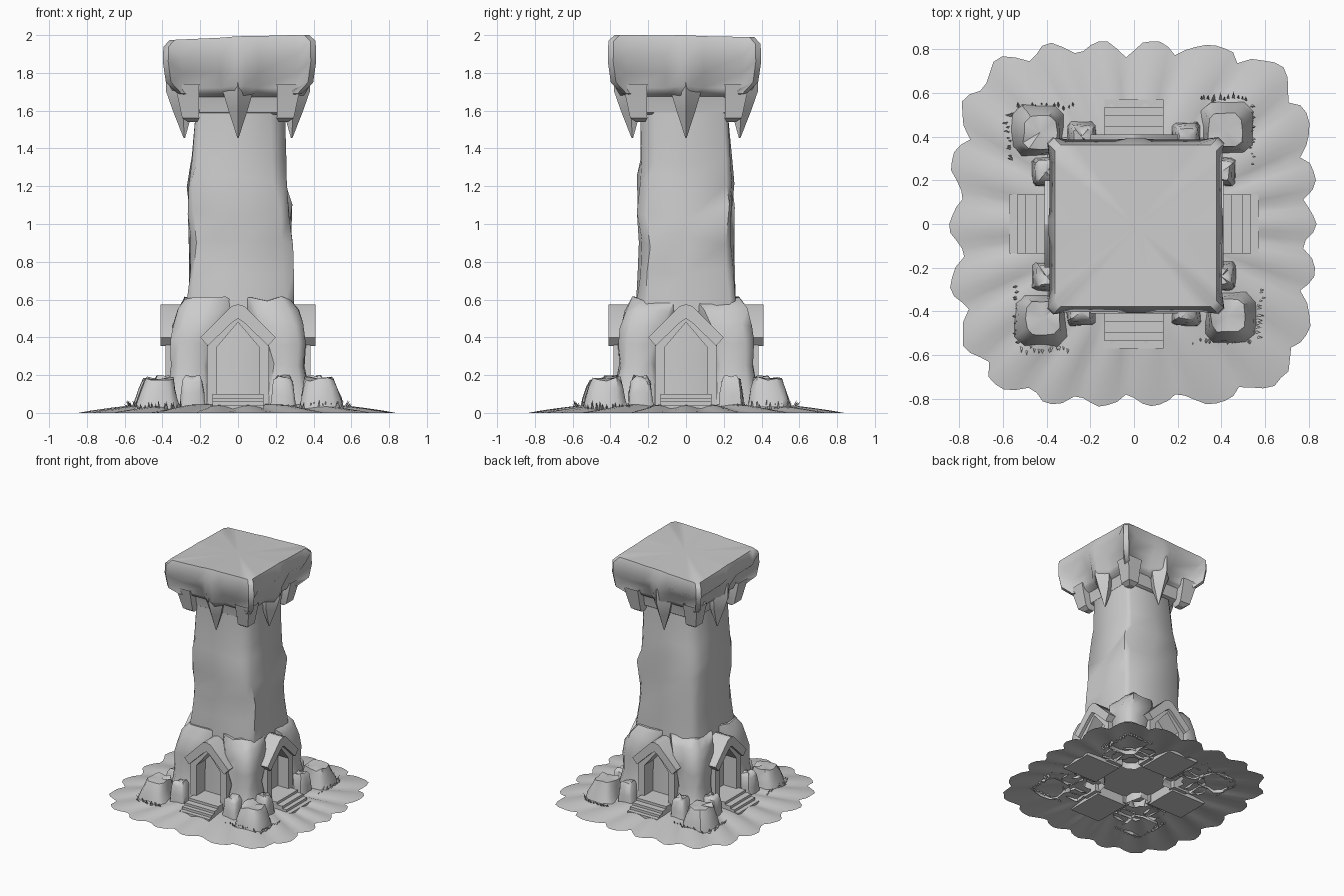
import bpy, bmesh, math, random
from mathutils import Vector, Matrix

if "Cube" in bpy.data.objects:
    bpy.data.objects.remove(bpy.data.objects["Cube"])

random.seed(7)
stone = bpy.data.materials.new("grey_stone")
stone.diffuse_color = (0.6, 0.6, 0.6, 1)
stone.use_nodes = True
stone.node_tree.nodes["Principled BSDF"].inputs["Base Color"].default_value = stone.diffuse_color


def make(name, verts, faces, angle=40):
    me = bpy.data.meshes.new(name)
    me.from_pydata([tuple(v) for v in verts], [], faces)
    bm = bmesh.new()
    bm.from_mesh(me)
    bmesh.ops.recalc_face_normals(bm, faces=bm.faces)
    if name == "ground" and sum(f.normal.z for f in bm.faces) < 0:
        bmesh.ops.reverse_faces(bm, faces=bm.faces)
    bm.to_mesh(me)
    bm.free()
    me.materials.append(stone)
    me.shade_smooth()
    me.set_sharp_from_angle(angle=math.radians(angle))
    ob = bpy.data.objects.new(name, me)
    bpy.context.collection.objects.link(ob)
    return ob


def loft(name, rings, cap_top=True, cap_bottom=False, angle=40):
    n = len(rings[0])
    verts = [p for r in rings for p in r]
    faces = [(k * n + i, k * n + (i + 1) % n, (k + 1) * n + (i + 1) % n, (k + 1) * n + i)
             for k in range(len(rings) - 1) for i in range(n)]
    if cap_bottom:
        faces.append(tuple(reversed(range(n))))
    if cap_top:  # fan to a centre point
        top = rings[-1]
        verts.append(sum((Vector(p) for p in top), Vector()) / n)
        b = (len(rings) - 1) * n
        faces += [(b + i, b + (i + 1) % n, len(verts) - 1) for i in range(n)]
    return make(name, verts, faces, angle)


def turn(k, u, d, z):
    """Point on side k: u along the side, d outward, z up (side 0 = front)."""
    return Matrix.Rotation(k * math.pi / 2, 3, 'Z') @ Vector((u, -d, z))


def square_ring(cx, cy, hx, hy, z, cut=0.65, jit=0.0, cut2=None):
    """Square with trimmed corners; cut2 sets the front-right and back-left corners."""
    pts = []
    for k in range(4):
        for s in (-1, 0, 1):
            c = cut2 if cut2 and (k + (s > 0)) % 2 else cut
            p = turn(k, s * c, 1, 0)
            pts.append(Vector((cx + p.x * hx + random.uniform(-jit, jit),
                               cy + p.y * hy + random.uniform(-jit, jit),
                               z + random.uniform(-jit, jit) * 3)))
    return pts


# Ground: folded sheet with a scalloped edge, open under the tower
LOBES = 22
N = LOBES * 6
edge, lobe = [], []
for i in range(N):
    a = 2 * math.pi * i / N
    c, s = math.cos(a), math.sin(a)
    w = abs(math.cos(i * math.pi / 6 + 0.5 * math.sin(3 * a)))
    r = 0.77 / (abs(c) ** 4 + abs(s) ** 4) ** 0.25 + 0.07 * w + random.uniform(-0.01, 0.01)
    edge.append(Vector((c * r, s * r, 0)))
    lobe.append(w)
ground = []
for f, h, amp in ((1, 0, 0), (0.92, 0.009, 0.006), (0.8, 0.02, 0.013), (0.68, 0.032, 0.014),
                  (0.56, 0.042, 0.006), (0.38, 0.048, 0)):
    ground.append([Vector((p.x * f, p.y * f, max(0, h + amp * (w - 0.5))))
                   for p, w in zip(edge, lobe)])
loft("ground", ground, cap_top=False, angle=60)

# Shaft: rough square column, narrower above, two corners trimmed more than the others
shaft_rows = [(0.09, 0.01, 0, 0.275, 0.275, 0, 0.85), (0.3, 0.01, 0, 0.275, 0.268, 0, 0.85),
              (0.58, 0.01, 0, 0.28, 0.262, 0.006, 0.82), (0.74, 0.012, 0, 0.272, 0.252, 0.014, 0.82),
              (0.90, 0.015, 0, 0.265, 0.248, 0.016, 0.82), (1.06, 0.01, 0, 0.262, 0.245, 0.016, 0.8),
              (1.23, 0.0, 0, 0.26, 0.25, 0.012, 0.76), (1.34, 0.005, 0, 0.247, 0.24, 0.006, 0.7),
              (1.58, 0.012, -0.01, 0.237, 0.232, 0, 0.68), (1.74, 0.012, -0.01, 0.235, 0.23, 0, 0.68)]
loft("shaft", [square_ring(cx, cy, hx, hy, z, 0.9, j, c2) for z, cx, cy, hx, hy, j, c2 in shaft_rows],
     cap_bottom=True, angle=50)

# Collar under the cap
loft("collar", [square_ring(0.005, 0, h, h, z, 0.85)
                for z, h in ((1.58, 0.23), (1.59, 0.245), (1.66, 0.255), (1.75, 0.28))],
     cap_bottom=True, angle=35)

# Cap: overhanging slab with hollowed cheeks either side of a middle rib
# (height, reach) per ring for the corner, cheek and rib columns
corner = [(1.66, 0.22), (1.69, 0.33), (1.75, 0.39), (1.86, 0.406), (1.95, 0.403), (1.985, 0.37)]
cheek = [(1.66, 0.22), (1.69, 0.295), (1.72, 0.31), (1.80, 0.335), (1.88, 0.395), (1.985, 0.37)]
rib = [(1.66, 0.22), (1.68, 0.34), (1.73, 0.37), (1.80, 0.38), (1.90, 0.40), (1.988, 0.37)]
cap_rings = []
for row in range(6):
    ring = []
    for k in range(4):
        for u, col in ((-0.93, corner), (-0.75, cheek), (-0.25, cheek), (-0.07, rib),
                       (0.07, rib), (0.25, cheek), (0.75, cheek), (0.93, corner)):
            z, d = col[row]
            p = turn(k, u * corner[row][1], d, z)
            p.x += 0.008
            p.y -= 0.008
            if row > 3:  # gently tilted top
                p.z += 0.045 * max(-0.8, min(0.25, p.x - 0.05)) - 0.02 * p.y
            p.z = min(p.z, 2.0)
            ring.append(p)
    cap_rings.append(ring)
loft("cap", cap_rings, cap_bottom=True, angle=55)

for k in range(4):
    # Hanging stone fang in the middle of each side
    fang = []
    for z, w, d0, d1 in ((1.83, 0.04, 0.25, 0.385), (1.70, 0.08, 0.235, 0.38),
                         (1.60, 0.05, 0.24, 0.345), (1.455, 0.003, 0.28, 0.288)):
        dm = (d0 + d1) / 2
        fang.append([turn(k, u, d, z) for u, d in
                     ((-w, dm), (-w * 0.6, d0), (w * 0.6, d0), (w, dm), (0, d1))])
    loft("hanging_fang", fang, angle=30)

    # Tapered bracket below each cap corner
    rows = []
    for z, o, h in ((1.74, 0.02, 0.065), (1.66, 0.012, 0.055), (1.56, 0.0, 0.045), (1.54, -0.01, 0.025)):
        rows.append([turn(k, 0.25 + o + a * h, 0.25 + o + b * h, z)
                     for a, b in ((-1, 1), (-1, -1), (1, -1), (1, 1))])
    loft("corner_bracket", rows, angle=30)

    # Corner buttress: flared foot, narrow waist and a wide shoulder joining the hoods
    rows = []
    for z, c, r in ((0.03, 0.265, 0.135), (0.12, 0.255, 0.12), (0.25, 0.25, 0.10),
                    (0.37, 0.24, 0.115), (0.46, 0.215, 0.13), (0.54, 0.185, 0.135), (0.6, 0.15, 0.13)):
        rows.append([turn(k, p.x, -p.y, p.z) for p in square_ring(c, -c, r, r, z, 0.65, 0.006)])
    loft("base_buttress", rows, angle=50)

    # Doorway frame and pointed hood: outlines swept through the depth
    def frame(name, outer, inner, d_front, d_back):
        m = len(outer)
        verts = [turn(k, u, d, z) for pts, d in ((outer, d_front), (inner, d_front),
                                                 (inner, d_back), (outer, d_back)) for u, z in pts]
        faces = [(a * m + i, a * m + i + 1, (a + 1) % 4 * m + i + 1, (a + 1) % 4 * m + i)
                 for a in range(4) for i in range(m - 1)]
        faces += [(0, m, 2 * m, 3 * m), (4 * m - 1, 3 * m - 1, 2 * m - 1, m - 1)]
        make(name, verts, faces, 30)

    frame("door_frame", [(-0.165, 0.03), (-0.165, 0.38), (0, 0.54), (0.165, 0.38), (0.165, 0.03)],
          [(-0.11, 0.03), (-0.11, 0.35), (0, 0.48), (0.11, 0.35), (0.11, 0.03)], 0.385, 0.25)
    frame("door_hood", [(-0.2, 0.4), (-0.035, 0.565), (0, 0.575), (0.035, 0.565), (0.2, 0.4)],
          [(-0.16, 0.355), (-0.03, 0.48), (0, 0.5), (0.03, 0.48), (0.16, 0.355)], 0.41, 0.25)

    # Steps: one stair profile across the width
    prof = [(0.26, 0.1), (0.45, 0.1), (0.45, 0.08), (0.5, 0.08), (0.5, 0.06),
            (0.535, 0.06), (0.535, 0.04), (0.57, 0.04), (0.57, 0.015), (0.26, 0.015)]
    m = len(prof)
    verts = [turn(k, u, d, z) for u in (-0.135, 0.135) for d, z in prof]
    faces = [(i, (i + 1) % m, m + (i + 1) % m, m + i) for i in range(m)]
    make("steps", verts, faces + [tuple(reversed(range(m))), tuple(range(m, 2 * m))], 20)

    # Low blocks beside the steps
    for s in (-1, 1):
        rows = [[turn(k, p.x, -p.y, p.z) for p in square_ring(s * 0.24, -0.4, w, w, z, 0.75, 0.004)]
                for z, w in ((0.03, 0.066), (0.1, 0.06), (0.17, 0.05), (0.19, 0.035))]
        loft("step_block", rows, angle=50)

    # Boulder beyond each corner
    rows = [[turn(k, p.x, -p.y, p.z) for p in square_ring(c, -c + 0.012, r, r, z, 0.65, 0.005)]
            for z, c, r in ((0.02, 0.44, 0.118), (0.07, 0.44, 0.105), (0.13, 0.435, 0.09), (0.178, 0.43, 0.075))]
    loft("corner_boulder", rows, angle=50)

    # Grass blades leaning out around the boulder
    verts, faces = [], []
    for i in range(24):
        t = i / 23
        u, d = (0.28 + 0.54 * t, 0.525) if t < 0.5 else (0.565, 0.52 - (t - 0.5) * 0.44)
        u += random.uniform(-0.01, 0.01)
        d += random.uniform(-0.01, 0.01)
        h = random.uniform(0.02, 0.045)
        lean = (0.0, 0.025) if t < 0.5 else (0.025, 0.0)
        b = len(verts)
        verts += [turn(k, u + 0.01 * math.cos(a), d + 0.01 * math.sin(a), 0.015) for a in (0.3, 2.4, 4.5)]
        verts.append(turn(k, u + lean[0] + random.uniform(-0.01, 0.01), d + lean[1], 0.025 + h))
        faces += [(b, b + 1, b + 3), (b + 1, b + 2, b + 3), (b + 2, b, b + 3)]
    make("grass", verts, faces, 30)
